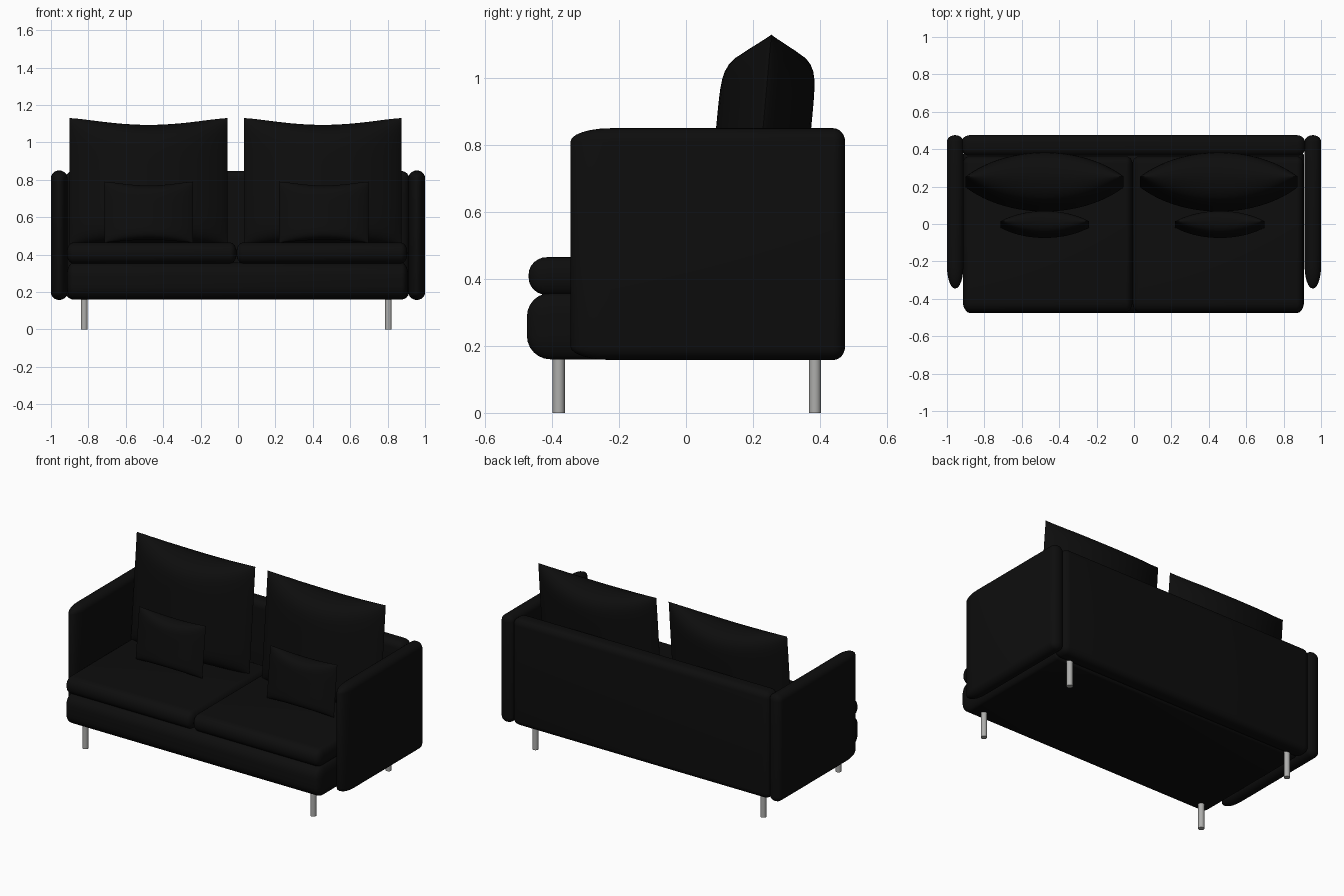
import bpy, bmesh

cube = bpy.data.objects.get("Cube")
if cube:
    bpy.data.objects.remove(cube, do_unlink=True)


def make_material(name, rgb, metallic=0.0):
    mat = bpy.data.materials.new(name)
    mat.use_nodes = True
    mat.diffuse_color = (*rgb, 1)
    node = mat.node_tree.nodes["Principled BSDF"]
    node.inputs["Base Color"].default_value = (*rgb, 1)
    node.inputs["Roughness"].default_value = 0.8
    return mat


fabric = make_material("black fabric", (0.004, 0.004, 0.004))
metal = make_material("grey metal", (0.42, 0.42, 0.41))


def finish(bm, name, mat, angle=0.9):
    bmesh.ops.recalc_face_normals(bm, faces=bm.faces)
    mesh = bpy.data.meshes.new(name)
    bm.to_mesh(mesh)
    bm.free()
    mesh.materials.append(mat)
    obj = bpy.data.objects.new(name, mesh)
    bpy.context.collection.objects.link(obj)
    bpy.ops.object.select_all(action="DESELECT")
    bpy.context.view_layer.objects.active = obj
    obj.select_set(True)
    bpy.ops.object.shade_smooth_by_angle(angle=angle)
    return obj


def padded_box(name, low, high, radii, front_radius=None):
    """Box whose rounding has its own radius on each axis."""
    bm = bmesh.new()
    bmesh.ops.create_cube(bm, size=2)
    r = 0.5
    bmesh.ops.bevel(bm, geom=bm.edges[:], offset=r, segments=6,
                    profile=0.5, affect="EDGES")
    for v in bm.verts:
        for i in range(3):
            c = v.co[i]
            radius = radii[i]
            if i == 1 and c < 0 and front_radius:
                radius = front_radius
            inset = radius * (1 - abs(c)) / r
            v.co[i] = high[i] - inset if c > 0 else low[i] + inset
    return finish(bm, name, fabric)


def pillow(name, x0, x1, z0, z1, y_bottom, y_top, half_depth, dip, dip_bottom):
    """Lens-shaped cushion: two bulging sheets joined along a seam."""
    bm = bmesh.new()
    n = 28
    for side in (-1, 1):
        grid = []
        for j in range(n + 1):
            row = []
            # rows crowd towards the seam
            t = 2 * j / n - 1
            v = t * (1.5 - 0.5 * t * t)
            for i in range(n + 1):
                s = 2 * i / n - 1
                u = s * (1.5 - 0.5 * s * s)
                x = (x0 + x1) / 2 + u * (x1 - x0) / 2
                sag = (1 - u * u) ** 1.5
                bottom, top = z0 + dip_bottom * sag, z1 - dip * sag
                f = (v + 1) / 2
                bulge = (max(0, 1 - u * u) ** 0.8) * (max(0, 1 - v ** 8) ** 0.6)
                y = y_bottom + (y_top - y_bottom) * f + side * half_depth * bulge
                row.append(bm.verts.new((x, y, bottom + (top - bottom) * f)))
            grid.append(row)
        for a, b in zip(grid, grid[1:]):
            for i in range(n):
                bm.faces.new((a[i], a[i + 1], b[i + 1], b[i]))
    bmesh.ops.remove_doubles(bm, verts=bm.verts, dist=0.0002)
    return finish(bm, name, fabric)


# Frame: base, back panel and two arms
padded_box("base", (-0.915, -0.475, 0.16), (0.91, 0.39, 0.358), (0.035, 0.03, 0.07), 0.07)
padded_box("back_panel", (-0.922, 0.365, 0.16), (0.915, 0.475, 0.848), (0.045, 0.04, 0.04))
for name, x0, x1 in (("right_arm", -1.0, -0.912), ("left_arm", 0.912, 1.0)):
    padded_box(name, (x0, -0.345, 0.158), (x1, 0.475, 0.85), (0.043, 0.035, 0.04), 0.12)

# Seat cushions
for name, x0, x1 in (("right_seat_cushion", -0.915, -0.008),
                     ("left_seat_cushion", -0.008, 0.905)):
    padded_box(name, (x0, -0.47, 0.352), (x1, 0.362, 0.465), (0.035, 0.04, 0.052), 0.055)

# Back cushions and throw pillows
for name, x0, x1 in (("right_back_cushion", -0.9, -0.055),
                     ("left_back_cushion", 0.033, 0.875)):
    pillow(name, x0, x1, 0.455, 1.13, 0.195, 0.255, 0.142, 0.036, 0.01)
for name, x0, x1 in (("right_throw_pillow", -0.715, -0.24),
                     ("left_throw_pillow", 0.22, 0.698)):
    pillow(name, x0, x1, 0.465, 0.79, -0.02, 0.015, 0.062, 0.02, 0.015)

# Legs
for side, x in (("right", -0.822), ("left", 0.804)):
    for end, y in (("front", -0.38), ("back", 0.385)):
        bm = bmesh.new()
        bmesh.ops.create_cone(bm, cap_ends=True, segments=24,
                              radius1=0.018, radius2=0.018, depth=0.17)
        bmesh.ops.translate(bm, verts=bm.verts, vec=(x, y, 0.085))
        finish(bm, f"{end}_{side}_leg", metal)
